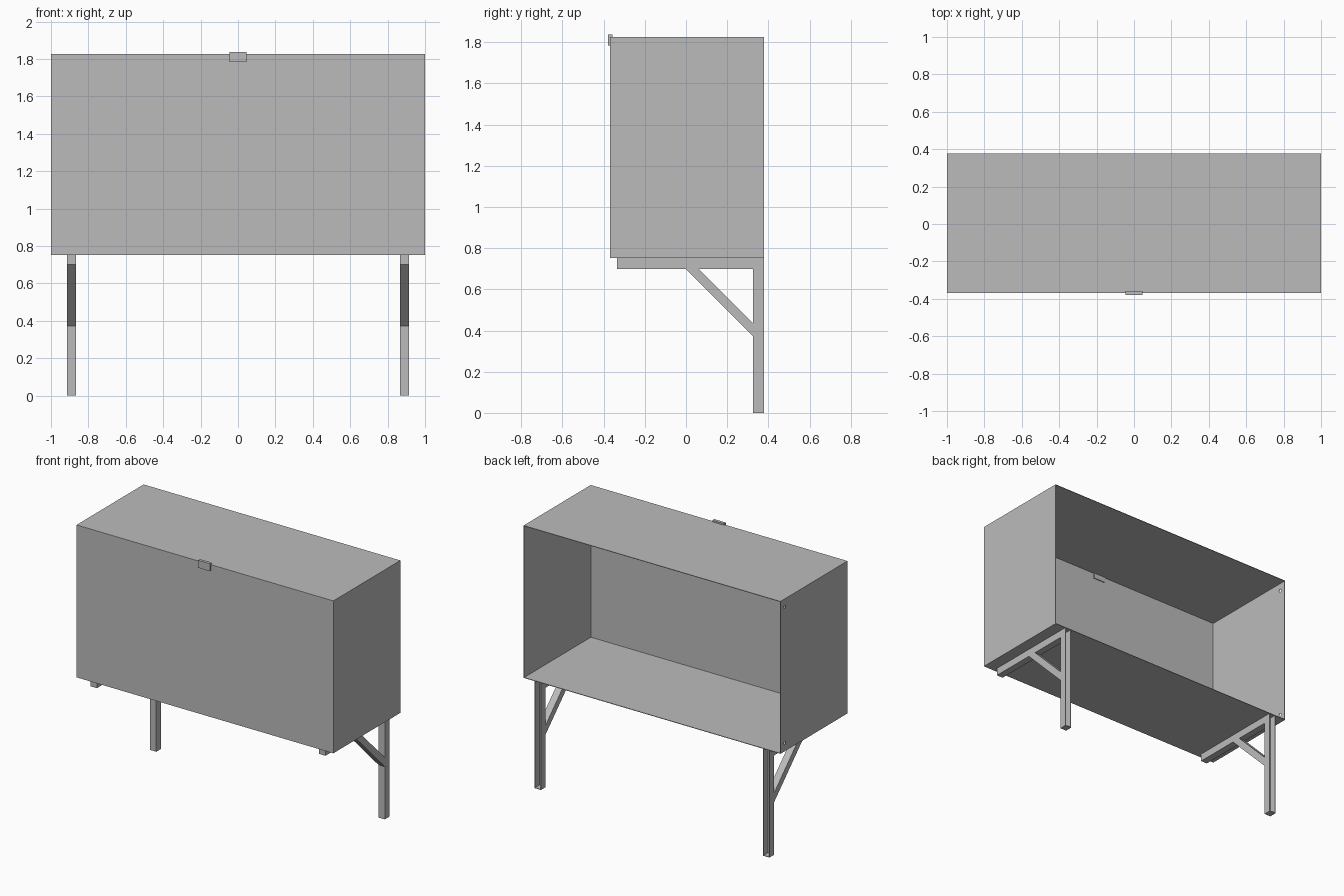
import bpy, bmesh, math
from mathutils import Matrix

if "Cube" in bpy.data.objects:
    bpy.data.objects.remove(bpy.data.objects["Cube"])

grey = bpy.data.materials.new("plain grey metal")
grey.diffuse_color = (0.5, 0.5, 0.5, 1)
grey.use_nodes = True
grey.node_tree.nodes["Principled BSDF"].inputs["Base Color"].default_value = grey.diffuse_color


def finish(name, bm):
    bmesh.ops.recalc_face_normals(bm, faces=bm.faces)
    me = bpy.data.meshes.new(name)
    bm.to_mesh(me)
    bm.free()
    me.materials.append(grey)
    ob = bpy.data.objects.new(name, me)
    bpy.context.collection.objects.link(ob)
    return ob


def boxes(name, *spans):
    """One object from boxes given as (x0, x1, y0, y1, z0, z1)."""
    bm = bmesh.new()
    for x0, x1, y0, y1, z0, z1 in spans:
        m = Matrix.Translation(((x0 + x1) / 2, (y0 + y1) / 2, (z0 + z1) / 2))
        m = m @ Matrix.Diagonal((x1 - x0, y1 - y0, z1 - z0, 1))
        bmesh.ops.create_cube(bm, size=1, matrix=m)
    return finish(name, bm)


def prism(name, pts, x0, x1):
    """Side profile of (y, z) points extruded along x."""
    bm = bmesh.new()
    face = bm.faces.new([bm.verts.new((x0, y, z)) for y, z in pts])
    ext = bmesh.ops.extrude_face_region(bm, geom=[face])
    verts = [v for v in ext["geom"] if isinstance(v, bmesh.types.BMVert)]
    bmesh.ops.translate(bm, verts=verts, vec=(x1 - x0, 0, 0))
    return finish(name, bm)


T = 0.004                      # sheet thickness
Y0, Y1 = -0.368, 0.378         # cabinet depth
Z0, Z1 = 0.753, 1.826          # cabinet height

# Cabinet shell, open at the back
boxes("cabinet_top", (-1, 1, Y0, Y1, Z1 - T, Z1))
boxes("cabinet_floor", (-1, 1, Y0, Y1, Z0, Z0 + T))
boxes("cabinet_front", (-1 + T, 1 - T, Y0, Y0 + T, Z0 + T, Z1 - T))
boxes("cabinet_right_side", (1 - T, 1, Y0, Y1, Z0 + T, Z1 - T))
left = boxes("cabinet_left_side", (-1, -1 + T, Y0, Y1, Z0 + T, Z1 - T))

# Two small mounting holes through the left side
bm = bmesh.new()
for z in (Z0 + 0.058, Z1 - 0.058):
    m = Matrix.Translation((-1, 0.33, z)) @ Matrix.Rotation(math.pi / 2, 4, 'Y')
    bmesh.ops.create_cone(bm, cap_ends=True, segments=16, radius1=0.011,
                          radius2=0.011, depth=0.05, matrix=m)
cutter = finish("hole_cutter", bm)
cutter.hide_render = True
mod = left.modifiers.new("holes", 'BOOLEAN')
mod.operation = 'DIFFERENCE'
mod.solver = 'EXACT'
mod.object = cutter
bpy.context.view_layer.objects.active = left
bpy.ops.object.modifier_apply(modifier=mod.name)
bpy.data.objects.remove(cutter)

# Latch through the top of the front panel
boxes("latch", (-0.046, 0.046, -0.379, -0.358, 1.784, 1.837))

# Leg brackets: channel leg open at the back, arm and diagonal brace
for side, xa, xb in (("left", -0.915, -0.865), ("right", 0.865, 0.915)):
    boxes(side + "_leg",
          (xa, xb, 0.326, 0.326 + T, 0, Z0),
          (xa, xa + T, 0.326 + T, Y1, 0, Z0),
          (xb - T, xb, 0.326 + T, Y1, 0, Z0),
          (xa + T, xb - T, 0.326 + T, Y1, 0, T))
    boxes(side + "_arm", (xa, xb, -0.334, 0.326, 0.70, Z0))
    prism(side + "_brace",
          [(-0.003, 0.70), (0.062, 0.70), (0.328, 0.434), (0.328, 0.369)], xa, xb)
